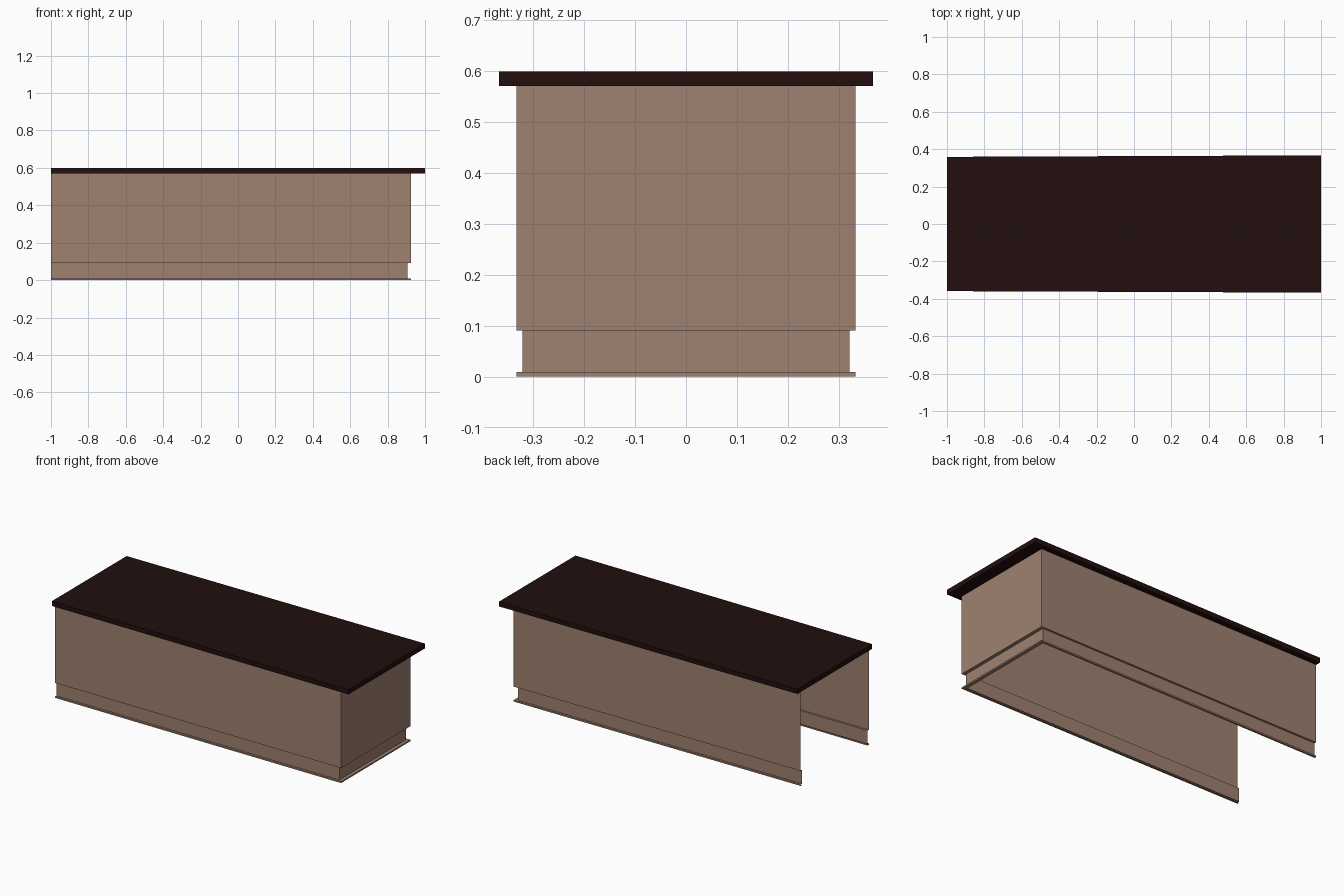
import bpy

if "Cube" in bpy.data.objects:
    bpy.data.objects.remove(bpy.data.objects["Cube"])

def material(name, rgb):
    m = bpy.data.materials.new(name)
    m.diffuse_color = (*rgb, 1)
    m.use_nodes = True
    m.node_tree.nodes["Principled BSDF"].inputs["Base Color"].default_value = m.diffuse_color
    return m

def make(name, verts, faces, mat):
    me = bpy.data.meshes.new(name)
    me.from_pydata(verts, [], faces)
    me.materials.append(mat)
    ob = bpy.data.objects.new(name, me)
    bpy.context.collection.objects.link(ob)
    return ob

tan = material("tan_panel", (0.345, 0.219, 0.162))
dark = material("dark_wood", (0.0165, 0.0045, 0.0045))

# Counter body: open-ended sheet swept around three sides (left end is open)
profile = [(0, 0.571), (0, 0.091), (1, 0.091), (1, 0.009), (0, 0.009), (0, 0), (1, 0)]
verts, faces = [], []
for inset, z in profile:
    dy, dx = 0.012 * inset, 0.02 * inset
    yl, yr, xr = 0.327 - dy, 0.333 - dy, 0.926 - dx
    verts += [(-1, -yl, z), (xr, -yr, z), (xr, yr, z), (-1, yl, z)]
for i in range(len(profile) - 1):
    for j in range(3):
        a, b = i * 4 + j, (i + 1) * 4 + j
        faces.append((b, b + 1, a + 1, a))
make("counter_body", verts, faces, tan)

# Countertop: slab slightly wider at the right end
verts = []
for z in (0.571, 0.6):
    verts += [(-1, -0.359, z), (1, -0.367, z), (1, 0.367, z), (-1, 0.359, z)]
faces = [(3, 2, 1, 0), (4, 5, 6, 7)]
faces += [(i, (i + 1) % 4, (i + 1) % 4 + 4, i + 4) for i in range(4)]
make("countertop", verts, faces, dark)
